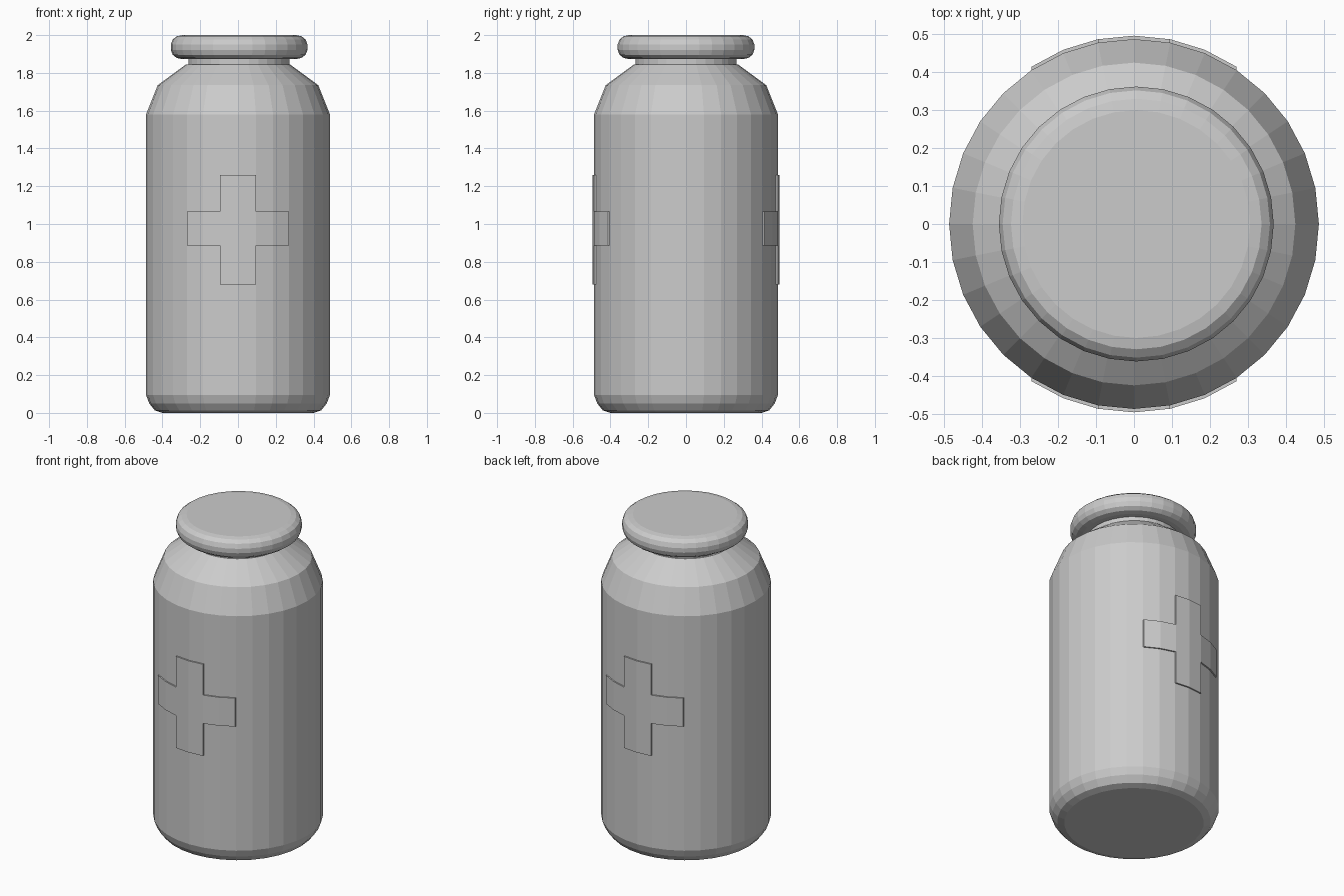
import bpy, bmesh
from math import sin, cos, pi

if "Cube" in bpy.data.objects:
    bpy.data.objects.remove(bpy.data.objects["Cube"])

SIDES = 32


def add_object(name, bm):
    bmesh.ops.recalc_face_normals(bm, faces=bm.faces)
    mesh = bpy.data.meshes.new(name)
    bm.to_mesh(mesh)
    bm.free()
    obj = bpy.data.objects.new(name, mesh)
    bpy.context.collection.objects.link(obj)
    return obj


def lathe(name, profile, cx=0.0):
    """Closed solid of revolution from (radius, z) points, bottom to top."""
    bm = bmesh.new()
    rings = [[bm.verts.new((cx + r * cos(2 * pi * i / SIDES),
                            r * sin(2 * pi * i / SIDES), z))
              for i in range(SIDES)] for r, z in profile]
    for a, b in zip(rings, rings[1:]):
        for i in range(SIDES):
            j = (i + 1) % SIDES
            bm.faces.new((a[i], a[j], b[j], b[i]))
    bm.faces.new(rings[0][::-1])
    bm.faces.new(rings[-1])
    return add_object(name, bm)


def cross(name, side):
    """Raised cross following the body facets, pushed straight out in y."""
    r = 0.487
    levels = [0.68, 0.885, 1.065, 1.26]
    bm = bmesh.new()
    for k in range(-3, 3):
        for row in range(3):
            if row == 1 or k in (-1, 0):
                pts = []
                for kk, z in ((k, levels[row]), (k + 1, levels[row]),
                              (k + 1, levels[row + 1]), (k, levels[row + 1])):
                    a = 2 * pi * kk / SIDES
                    pts.append(bm.verts.new((r * sin(a), side * (r * cos(a) - 0.004), z)))
                bm.faces.new(pts)
    bmesh.ops.remove_doubles(bm, verts=bm.verts, dist=1e-5)
    base = bm.faces[:]
    new = bmesh.ops.extrude_face_region(bm, geom=base, use_keep_orig=True)
    moved = [g for g in new["geom"] if isinstance(g, bmesh.types.BMVert)]
    bmesh.ops.translate(bm, verts=moved, vec=(0, side * 0.013, 0))
    return add_object(name, bm)


# Bottle body with rounded base and two-step shoulder
lathe("body", [(0.40, 0.0), (0.44, 0.013), (0.47, 0.05), (0.487, 0.095),
               (0.487, 1.58), (0.425, 1.735), (0.275, 1.845)])

# Neck between shoulder and cap
lathe("neck", [(0.268, 1.83), (0.268, 1.885)], 0.005)

# Rounded cap
lathe("cap", [(0.30, 1.873), (0.33, 1.879), (0.352, 1.896), (0.362, 1.922),
              (0.362, 1.95), (0.352, 1.977), (0.33, 1.994), (0.30, 2.0)], 0.006)

# Raised crosses on front and back
cross("front_cross", -1)
cross("back_cross", 1)
